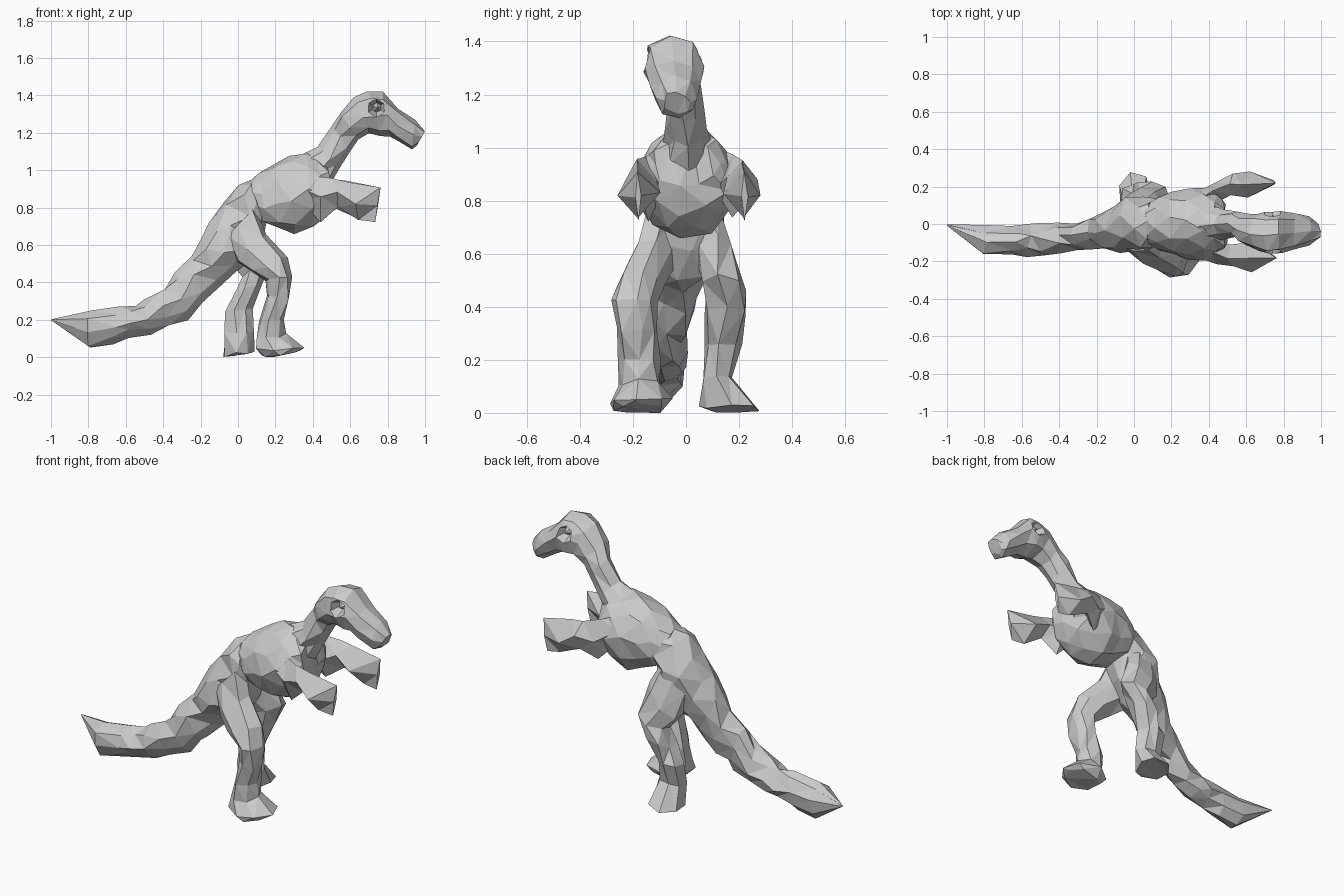
import bpy, bmesh, math, random
from mathutils import Vector

random.seed(4)


def loft(name, rings, sides=8, jitter=0.012, twist=0.2):
    """Skin rings given as (x, z) of one edge, (x, z) of the other, centre y, half width."""
    bm = bmesh.new()
    loops = []
    for xa, za, xb, zb, yc, hw in rings:
        a, b = Vector((xa, yc, za)), Vector((xb, yc, zb))
        mid, half = (a + b) / 2, (b - a) / 2
        turn = random.uniform(-twist, twist)
        loop = []
        for i in range(sides):
            t = 2 * math.pi * i / sides + turn
            p = mid + half * 1.02 * math.cos(t) + Vector((0, hw * 1.05 * math.sin(t), 0))
            j = min(jitter, hw * 0.2)
            p += Vector([random.uniform(-j, j) for _ in range(3)])
            p.z = max(p.z, 0)
            loop.append(bm.verts.new(p))
        loops.append(loop)
    for r, s in zip(loops, loops[1:]):
        for i in range(sides):
            n = (i + 1) % sides
            bm.faces.new((r[i], r[n], s[n], s[i]))
    bm.faces.new(loops[0])
    bm.faces.new(loops[-1])
    bmesh.ops.triangulate(bm, faces=bm.faces[:])
    bmesh.ops.recalc_face_normals(bm, faces=bm.faces[:])
    me = bpy.data.meshes.new(name)
    bm.to_mesh(me)
    bm.free()
    ob = bpy.data.objects.new(name, me)
    bpy.context.collection.objects.link(ob)
    return ob


# Knobbly tail running up into the hips
loft("tail_and_hips", [
    (-1.0, .198, -1.0, .202, -.005, .003),
    (-.80, .05, -.79, .25, -.085, .068),
    (-.67, .08, -.63, .275, -.085, .068),
    (-.58, .105, -.56, .265, -.085, .075),
    (-.48, .12, -.49, .31, -.08, .078),
    (-.38, .16, -.41, .36, -.075, .07),
    (-.28, .21, -.34, .45, -.06, .065),
    (-.19, .285, -.24, .53, -.05, .072),
    (-.10, .385, -.20, .62, -.035, .09),
    (-.02, .46, -.15, .72, -.02, .12),
    (.06, .50, -.08, .83, 0, .14),
    (.12, .60, .0, .92, 0, .145),
    (.15, .72, .07, .94, 0, .12)], jitter=.014, twist=.3)

# Rib cage and belly
loft("rib_cage", [
    (.06, .76, .07, .94, 0, .10),
    (.13, .72, .12, .97, 0, .14),
    (.22, .68, .20, 1.035, 0, .165),
    (.31, .66, .27, 1.065, 0, .175),
    (.40, .69, .36, 1.085, 0, .18),
    (.465, .75, .43, 1.075, 0, .16),
    (.49, .86, .47, 1.02, 0, .12)], sides=10)

# Neck, skull and snout
head = loft("neck_and_head", [
    (.49, .92, .33, 1.075, 0, .095),
    (.54, 1.01, .43, 1.12, 0, .072),
    (.60, 1.10, .50, 1.23, 0, .065),
    (.65, 1.16, .55, 1.30, -.03, .08),
    (.70, 1.20, .62, 1.385, -.045, .10),
    (.76, 1.19, .70, 1.42, -.045, .112),
    (.81, 1.18, .77, 1.42, -.045, .108),
    (.86, 1.15, .86, 1.33, -.04, .095),
    (.93, 1.115, .95, 1.265, -.035, .08),
    (.95, 1.13, 1.0, 1.21, -.035, .05)], jitter=.008, twist=.12)

# Eye sockets cut into both sides of the head, with pointed eyes inside
for side in (-1, 1):
    bpy.ops.mesh.primitive_cone_add(vertices=6, radius1=.025, radius2=.07, depth=.1,
                                    location=(.74, -.045 + side * .10, 1.335),
                                    rotation=(-side * math.pi / 2, 0, 0))
    cutter = bpy.context.object
    cutter.name = "eye_socket_cutter"
    cutter.hide_render = True
    mod = head.modifiers.new("eye_socket", "BOOLEAN")
    mod.operation = 'DIFFERENCE'
    mod.object = cutter
    bpy.context.view_layer.objects.active = head
    bpy.ops.object.modifier_apply(modifier=mod.name)
    bpy.data.objects.remove(cutter)
    bpy.ops.mesh.primitive_cone_add(vertices=5, radius1=.03, radius2=0, depth=.05,
                                    location=(.745, -.045 + side * .07, 1.335),
                                    rotation=(-side * math.pi / 2, 0, 0))
    bpy.context.object.name = "eye"

# Leading leg on the near side
loft("leading_leg", [
    (-.08, .64, .09, .80, -.08, .07),
    (-.02, .50, .15, .66, -.125, .085),
    (.07, .455, .27, .54, -.17, .08),
    (.155, .41, .295, .44, -.195, .08),
    (.145, .32, .275, .31, -.18, .075),
    (.115, .19, .245, .20, -.175, .075),
    (.10, .09, .255, .125, -.18, .08),
    (.10, .04, .35, .05, -.175, .11),
    (.12, .0, .33, .025, -.175, .085)], sides=7)

# Trailing leg on the far side
loft("trailing_leg", [
    (-.09, .64, .09, .80, .075, .07),
    (-.04, .50, .15, .66, .115, .08),
    (.01, .43, .19, .52, .14, .075),
    (-.02, .35, .125, .39, .145, .075),
    (-.065, .25, .07, .25, .14, .07),
    (-.07, .13, .08, .13, .115, .06),
    (-.075, .01, .09, .02, .16, .105)], sides=7)

# Arms with broad diamond-shaped hands
for name, s, dy in (("near_arm", -1, 0), ("far_arm", 1, .04)):
    loft(name, [
        (.33, .84, .34, .99, s * .115, .06),
        (.44, .73, .42, .97, s * (.15 + dy / 2), .06),
        (.53, .80, .51, .955, s * (.175 + dy), .055),
        (.65, .73, .59, .935, s * (.175 + dy), .07),
        (.735, .725, .76, .905, s * (.18 + dy), .012)], sides=4, twist=.05)
